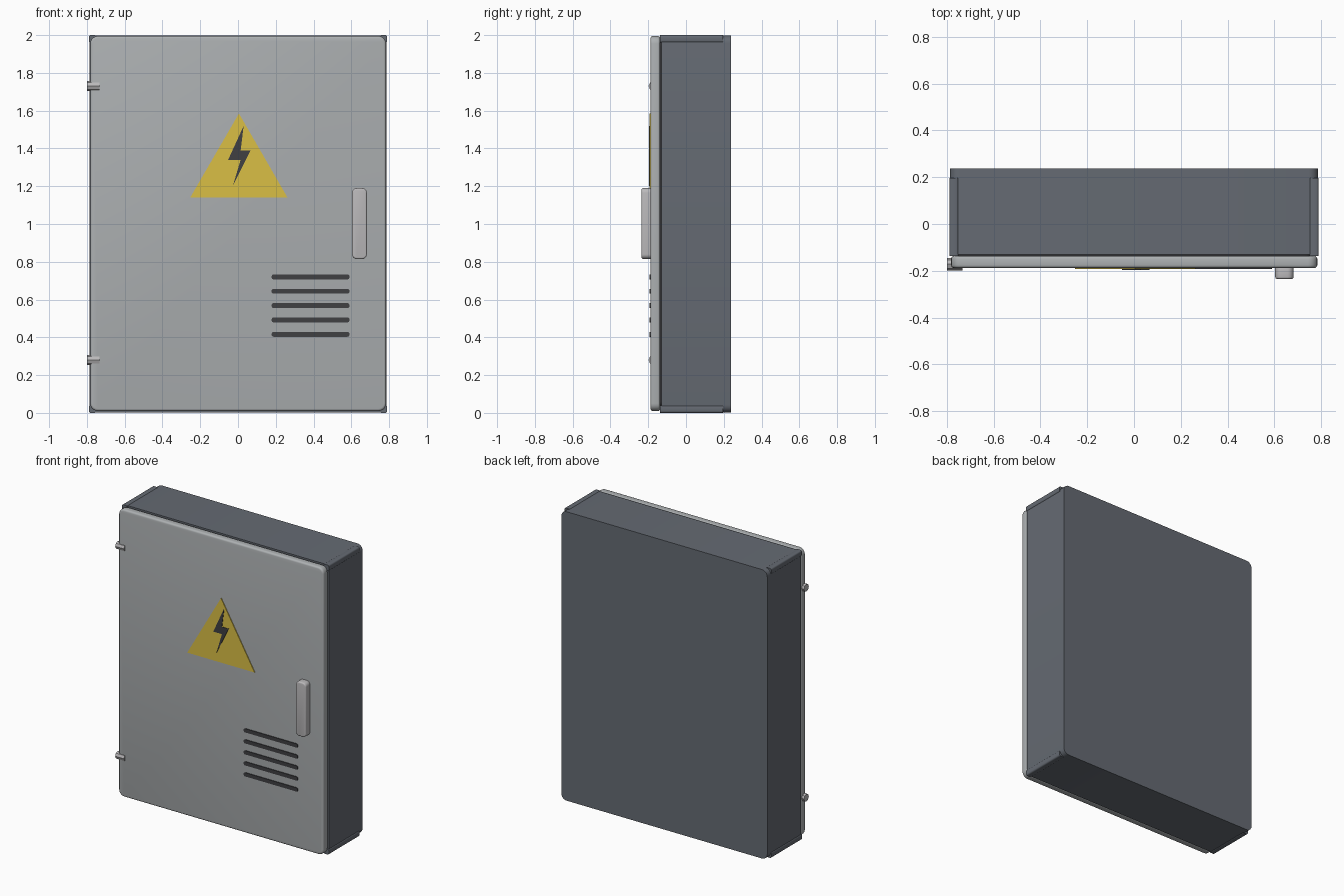
import bpy, bmesh, math

if "Cube" in bpy.data.objects:
    bpy.data.objects.remove(bpy.data.objects["Cube"])


def material(name, rgb):
    m = bpy.data.materials.new(name)
    m.diffuse_color = (*rgb, 1)
    m.use_nodes = True
    m.node_tree.nodes["Principled BSDF"].inputs["Base Color"].default_value = m.diffuse_color
    return m


DARK = material("dark_steel", (0.13, 0.145, 0.17))
LIGHT = material("light_steel", (0.42, 0.44, 0.45))
BLACK = material("black", (0.05, 0.05, 0.055))
YELLOW = material("warning_yellow", (0.70, 0.52, 0.06))
CHROME = material("handle_grey", (0.50, 0.49, 0.50))


def finish(bm, name, mat):
    bmesh.ops.recalc_face_normals(bm, faces=bm.faces[:])
    me = bpy.data.meshes.new(name)
    bm.to_mesh(me)
    bm.free()
    ob = bpy.data.objects.new(name, me)
    bpy.context.collection.objects.link(ob)
    me.materials.append(mat)
    bpy.ops.object.select_all(action='DESELECT')
    ob.select_set(True)
    bpy.context.view_layer.objects.active = ob
    bpy.ops.object.shade_smooth_by_angle(angle=math.radians(35))
    return ob


def rounded_box(name, x, y, z, radius, mat, rim=0, seg=5):
    """Box from ranges, corners rounded in the front plane, optional rolled rims."""
    bm = bmesh.new()
    bmesh.ops.create_cube(bm, size=1)
    for v in bm.verts:
        v.co = [r[0] if c < 0 else r[1] for r, c in zip((x, y, z), v.co)]
    edges = [e for e in bm.edges if abs(e.verts[0].co.y - e.verts[1].co.y) > 1e-5]
    bmesh.ops.bevel(bm, geom=edges, offset=radius, segments=seg, profile=0.5, affect='EDGES')
    if rim:
        edges = [e for e in bm.edges if abs(e.verts[0].co.y - e.verts[1].co.y) < 1e-5]
        bmesh.ops.bevel(bm, geom=edges, offset=rim, segments=3, profile=0.5, affect='EDGES')
    return finish(bm, name, mat)


def plate(name, points, y0, y1, mat):
    """Flat x-z outline extruded along y."""
    bm = bmesh.new()
    face = bm.faces.new([bm.verts.new((px, y0, pz)) for px, pz in points])
    ext = bmesh.ops.extrude_face_region(bm, geom=[face])
    for v in ext["geom"]:
        if isinstance(v, bmesh.types.BMVert):
            v.co.y = y1
    return finish(bm, name, mat)


# Cabinet body
rounded_box("cabinet_body", (-0.787, 0.787), (-0.13, 0.237), (0.002, 1.998), 0.04, DARK)

# Corner rails along the depth of the body
for sx, side in ((-1, "left"), (1, "right")):
    for z0, level in ((0, "bottom"), (1.96, "top")):
        xs = sorted((sx * 0.75, sx * 0.79))
        rounded_box(f"corner_rail_{level}_{side}", xs, (-0.137, 0.197), (z0, z0 + 0.04), 0.01, DARK, seg=3)

# Door
rounded_box("door", (-0.782, 0.784), (-0.188, -0.137), (0.01, 1.995), 0.04, LIGHT, rim=0.012)
# Inner seal bridging door and body
rounded_box("door_seal", (-0.76, 0.76), (-0.14, -0.125), (0.03, 1.97), 0.03, BLACK)

# Handle
rounded_box("handle", (0.604, 0.682), (-0.235, -0.18), (0.815, 1.19), 0.025, CHROME, rim=0.008)

# Vent slots
for i in range(5):
    zc = 0.72 - i * 0.076
    rounded_box(f"vent_slot_{i + 1}", (0.178, 0.59), (-0.193, -0.18), (zc - 0.013, zc + 0.013), 0.01, BLACK, seg=3)

# Warning sign
plate("warning_triangle", [(-0.253, 1.14), (0.262, 1.14), (0.005, 1.585)], -0.193, -0.18, YELLOW)
plate("warning_bolt", [(0.03, 1.52), (-0.052, 1.34), (0.014, 1.34), (-0.028, 1.20),
                       (0.066, 1.39), (0.014, 1.39)], -0.196, -0.18, BLACK)

# Hinge pins
for zc, level in ((1.73, "top"), (0.28, "bottom")):
    bm = bmesh.new()
    bmesh.ops.create_cone(bm, cap_ends=True, segments=8, radius1=0.026, radius2=0.026, depth=0.067)
    for v in bm.verts:
        a, b, c = v.co
        v.co = (c - 0.7665, a - 0.172, b + zc)
    finish(bm, f"hinge_{level}", CHROME)
